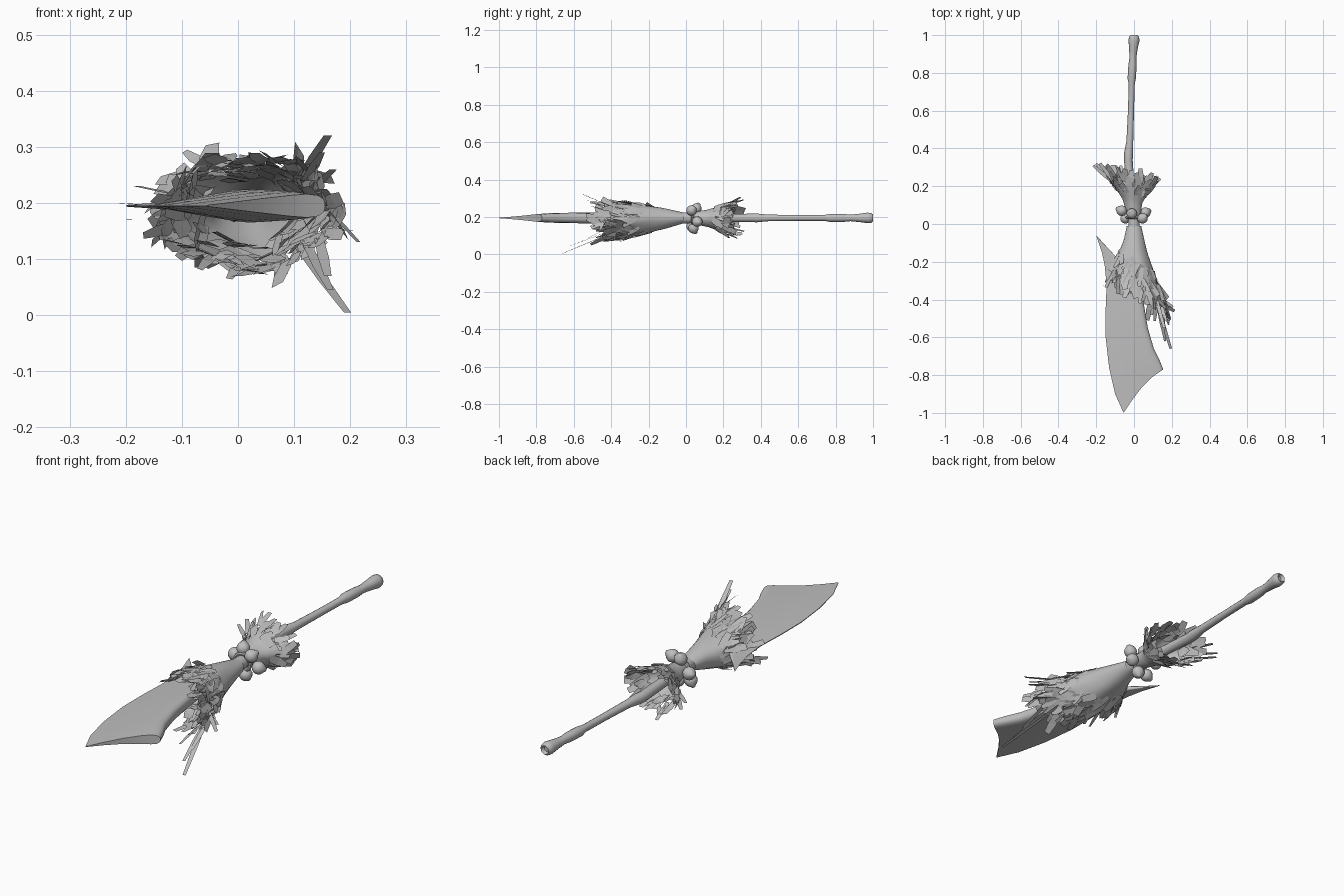
import bpy, bmesh, math, random
from mathutils import Vector

if "Cube" in bpy.data.objects:
    bpy.data.objects.remove(bpy.data.objects["Cube"])

random.seed(7)
MID = 0.195  # height of the weapon's axis

grey = bpy.data.materials.new("plain_grey")
grey.diffuse_color = (0.52, 0.52, 0.52, 1)
grey.use_nodes = True
grey.node_tree.nodes["Principled BSDF"].inputs["Base Color"].default_value = grey.diffuse_color


def finish(bm, name, smooth=True, recalc=True):
    if recalc:
        bmesh.ops.recalc_face_normals(bm, faces=bm.faces)
    me = bpy.data.meshes.new(name)
    bm.to_mesh(me)
    bm.free()
    me.materials.append(grey)
    ob = bpy.data.objects.new(name, me)
    bpy.context.collection.objects.link(ob)
    if smooth:
        bpy.ops.object.select_all(action='DESELECT')
        ob.select_set(True)
        bpy.context.view_layer.objects.active = ob
        bpy.ops.object.shade_smooth_by_angle(angle=math.radians(50))
    return ob


def lerp(table, u):
    for (a, p), (b, q) in zip(table, table[1:]):
        if u <= b:
            return p + (q - p) * (u - a) / (b - a)
    (a, p), (b, q) = table[-2:]
    return q + (q - p) * (u - b) / (b - a)


def loft(bm, rings):
    rows = [[bm.verts.new(p) for p in r] for r in rings]
    n = len(rows[0])
    for r, s in zip(rows, rows[1:]):
        for i in range(n):
            j = (i + 1) % n
            bm.faces.new((r[i], r[j], s[j], s[i]))
    return rows


# Shaft: y, x centre, radius; the last rings sink into the butt
shaft = [(-0.30, 0.0, 0.025), (0.0, 0.0, 0.03), (0.2, -0.02, 0.022), (0.34, -0.03, 0.023),
         (0.38, -0.028, 0.024), (0.44, -0.022, 0.018), (0.6, -0.016, 0.016),
         (0.74, -0.012, 0.016), (0.77, -0.012, 0.022), (0.84, -0.008, 0.022),
         (0.88, -0.006, 0.018), (0.93, -0.003, 0.023), (0.97, 0.0, 0.029),
         (0.99, 0.0, 0.027), (1.0, 0.0, 0.019), (0.985, 0.0, 0.012)]
bm = bmesh.new()
rows = loft(bm, [[(x + r * math.cos(k * math.tau / 14), y, MID + r * math.sin(k * math.tau / 14))
                  for k in range(14)] for y, x, r in shaft])
bm.faces.new(rows[0])
bm.faces.new(rows[-1])
finish(bm, "shaft")

# Blade: cutting edge x, y, spine x, y, half thickness, from rear spur to broad end
blade = [(-0.20, -0.06, -0.195, -0.065, 0.002), (-0.17, -0.15, -0.145, -0.12, 0.005),
         (-0.155, -0.22, -0.08, -0.19, 0.012), (-0.145, -0.32, 0.03, -0.24, 0.026),
         (-0.15, -0.45, 0.048, -0.40, 0.03), (-0.15, -0.60, 0.073, -0.55, 0.029),
         (-0.132, -0.76, 0.105, -0.66, 0.027), (-0.10, -0.90, 0.135, -0.72, 0.025),
         (-0.055, -1.0, 0.155, -0.77, 0.021)]
section = [(0, 0.06), (0.2, 0.3), (0.45, 0.6), (0.7, 0.88), (0.85, 1), (0.94, 0.88), (0.985, 0.6),
           (1, 0.25)]
bm = bmesh.new()
rings = []
for k, (ex, ey, sx, sy, h) in enumerate(blade):
    bow = 0.03 * k / 8
    half = [(ex + (sx - ex) * s, ey + (sy - ey) * s + bow * math.sin(math.pi * s), h * t)
            for s, t in section]
    rings.append([(x, y, MID + z) for x, y, z in half] +
                 [(x, y, MID - z) for x, y, z in reversed(half)])
rows = loft(bm, rings)
n = len(section)
for r in (rows[0], rows[-1]):
    for i in range(n - 1):
        bm.faces.new((r[i], r[i + 1], r[2 * n - 2 - i], r[2 * n - 1 - i]))
finish(bm, "blade")


# Fur collars: flared skirts whose rim is longer on one side; k shrinks the inner layers
def front_fur(a, u, k=1):
    c, s = math.cos(a), math.sin(a)
    fold = k * (1 + 0.06 * u * math.sin(5 * a + 3 * u))
    rx = lerp([(0, 0.038), (0.3, 0.062), (0.6, 0.102), (1, 0.15)], u) * fold
    rz = lerp([(0, 0.028), (0.3, 0.056), (0.6, 0.076), (1, 0.098)], u) * fold
    return Vector((rx * c + 0.024 * u, -0.01 - (0.36 + 0.11 * c) * u, MID - 0.014 * u + rz * s))


def rear_fur(a, u, k=1):
    c, s = math.cos(a), math.sin(a)
    fold = k * (1 + 0.07 * u * math.sin(4 * a + 1))
    rx = lerp([(0, 0.034), (0.4, 0.05), (0.7, 0.09), (1, 0.13)], u) * fold
    rz = lerp([(0, 0.03), (0.4, 0.046), (0.7, 0.068), (1, 0.088)], u) * fold
    return Vector((rx * c - 0.02 * u, 0.03 + (0.225 - 0.025 * c) * u, MID - 0.005 * u + rz * s))


def skirt(f, name, end):
    bm = bmesh.new()
    loft(bm, [[f(k * math.tau / 28, end * j / 9) for k in range(28)] for j in range(10)])
    finish(bm, name)


def strip(bm, base, along, out, length, width, lift):
    # One flat lock of fur, bent once along its length
    side = along.cross(out).normalized() * width / 2
    mid = base + along * length * 0.5 + out * lift * 0.3
    tip = base + along * length + out * lift
    vs = []
    for p, w in ((base, 0.8), (mid, 1.0), (tip, random.uniform(0.5, 0.95))):
        for sg in (1, -1):
            q = p + side * w * sg
            q.z = max(q.z, 0.0)
            vs.append(bm.verts.new(q))
    for i in (0, 2):
        bm.faces.new((vs[i], vs[i + 1], vs[i + 3], vs[i + 2]))


def frame(f, a, u, k=1):
    p = f(a, u, k)
    along = (f(a, u + 0.03, k) - p).normalized()
    out = along.cross(f(a + 0.03, u, k) - p).normalized()
    if out.dot(Vector((math.cos(a), 0, math.sin(a)))) < 0:
        out = -out
    return p, along, out


def locks(f, name, rows, count, size, extra=()):
    bm = bmesh.new()
    for u, k in rows:
        for i in range(count):
            a = (i + random.random()) * math.tau / count
            p, along, out = frame(f, a, u + random.uniform(-0.06, 0.06), k)
            side = along.cross(out)
            along = (along + side * random.uniform(-0.6, 0.6)).normalized()
            out = (out + side * random.uniform(-0.45, 0.45)).normalized()
            strip(bm, p + out * 0.003, along, out, size * random.uniform(0.6, 1.3),
                  random.uniform(0.018, 0.04), random.uniform(-0.018, 0.014))
    # A few long stray locks towards given tips, lying flat
    for a, u, tip in extra:
        p = f(a, u)
        d = Vector(tip) - p
        strip(bm, p, d.normalized(), Vector((0, 0, math.copysign(1, math.sin(a)))),
              d.length, 0.02, 0)
    finish(bm, name, smooth=False, recalc=False)


skirt(front_fur, "front_fur_wrap", 0.74)
locks(front_fur, "front_fur_locks",
      ((0.55, 1), (0.66, 1), (0.76, 1), (0.85, 1), (0.92, 0.97), (0.78, 0.85), (0.7, 0.7)), 34, 0.085,
      [(-0.8, 0.85, (0.195, -0.66, 0.005)), (-0.7, 0.9, (0.165, -0.62, 0.045)),
       (-0.5, 0.9, (0.16, -0.56, 0.07)), (0.8, 0.85, (0.16, -0.55, 0.32)),
       (0.7, 0.85, (0.15, -0.53, 0.29)), (0.1, 0.9, (0.215, -0.46, 0.13)),
       (0.5, 0.85, (0.17, -0.51, 0.26)), (-0.3, 0.85, (0.205, -0.44, 0.15))])
skirt(rear_fur, "rear_fur_wrap", 0.74)
locks(rear_fur, "rear_fur_locks", ((0.6, 1), (0.72, 1), (0.85, 1), (0.72, 0.8)), 26, 0.068,
      [(3.1, 0.8, (-0.215, 0.31, 0.20)), (3.4, 0.8, (-0.20, 0.32, 0.17)),
       (2.8, 0.8, (-0.18, 0.32, 0.23)), (4.2, 0.8, (-0.07, 0.31, 0.085))])

# Beads strung round the binding, each drawn to a small point on its outer end
beads = [(-0.065, 0.07, 0.20), (-0.012, 0.055, 0.245), (0.045, 0.03, 0.235),
         (0.06, 0.06, 0.175), (0.01, 0.04, 0.14), (-0.045, 0.03, 0.15)]
for i, c in enumerate(beads):
    bm = bmesh.new()
    bmesh.ops.create_uvsphere(bm, u_segments=14, v_segments=10, radius=0.028)
    point = Vector((c[0], 0.03, c[2] - MID)).normalized()
    for v in bm.verts:
        if v.co.normalized().dot(point) > 0.93:
            v.co += point * 0.006
        v.co += Vector(c)
    finish(bm, f"bead_{i + 1}")

# Cord binding under the beads
bpy.ops.mesh.primitive_torus_add(location=(0, 0.035, MID), rotation=(math.pi / 2, 0, 0),
                                 major_radius=0.036, minor_radius=0.009,
                                 major_segments=24, minor_segments=8)
cord = bpy.context.object
cord.name = "cord_binding"
cord.data.materials.append(grey)
bpy.ops.object.shade_smooth_by_angle()
